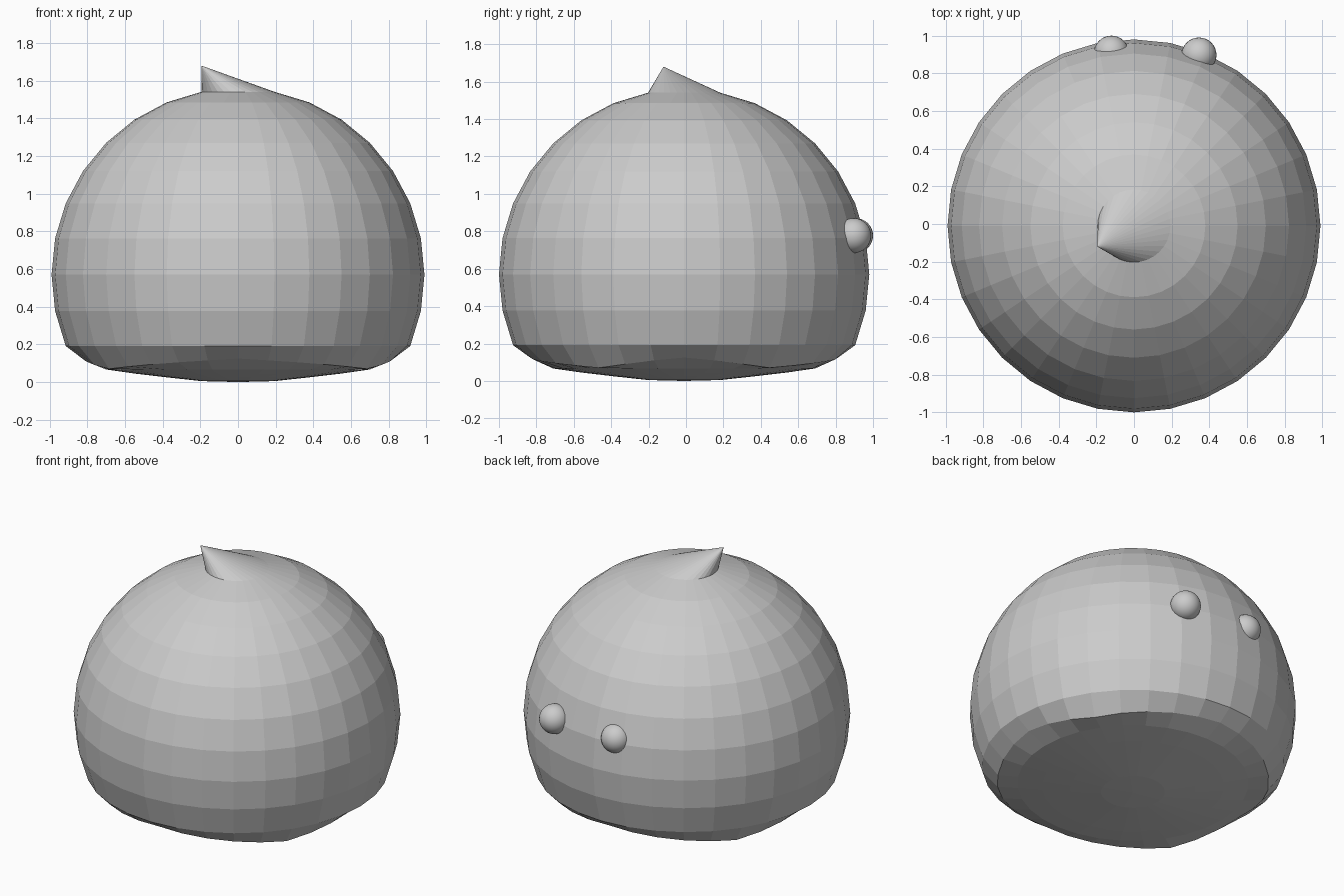
import bpy, bmesh
from math import atan2, hypot, pi, degrees

if "Cube" in bpy.data.objects:
    bpy.data.objects.remove(bpy.data.objects["Cube"])

R, CY, CZ = 0.99, -0.01, 0.57


def ball(name, radius, loc, segments, rings):
    bpy.ops.mesh.primitive_uv_sphere_add(segments=segments, ring_count=rings,
                                         radius=radius, location=loc)
    ob = bpy.context.object
    ob.name = name
    return ob


def interp(x, pts):
    for (x0, y0), (x1, y1) in zip(pts, pts[1:]):
        if x <= x1:
            return y0 + (y1 - y0) * (x - x0) / (x1 - x0)
    return pts[-1][1]


# Height of the flattened underside by radius, and of its outer ring by angle
base = [(0, 0), (0.2, 0.005), (0.38, 0.025), (0.55, 0.045), (0.71, 0.068)]
edge = [(0, 0.125), (11.25, 0.11), (33.75, 0.07), (62, 0.1), (90, 0.125)]

# Body: faceted sphere with a squashed base and the top pole pulled into a tip
body = ball("body", R, (0, CY, CZ), 32, 16)
bm = bmesh.new()
bm.from_mesh(body.data)
for v in bm.verts:
    x, y, z = v.co
    r = hypot(x, y)
    if z > R * 0.999:
        v.co = (-0.195, -0.11, 1.68 - CZ)
    elif z < -R * 0.45:
        ang = degrees(atan2(abs(y), abs(x)))
        v.co.z = (interp(ang, edge) if r > 0.78 else interp(r, base)) - CZ
bm.to_mesh(body.data)
bm.free()

# Eyes: two small smooth balls half sunk into the back
for name, x, y in (("left_eye", -0.12, 0.907), ("right_eye", 0.345, 0.897)):
    ball(name, 0.093, (x, y, 0.777), 32, 16)
    bpy.ops.object.shade_smooth()
